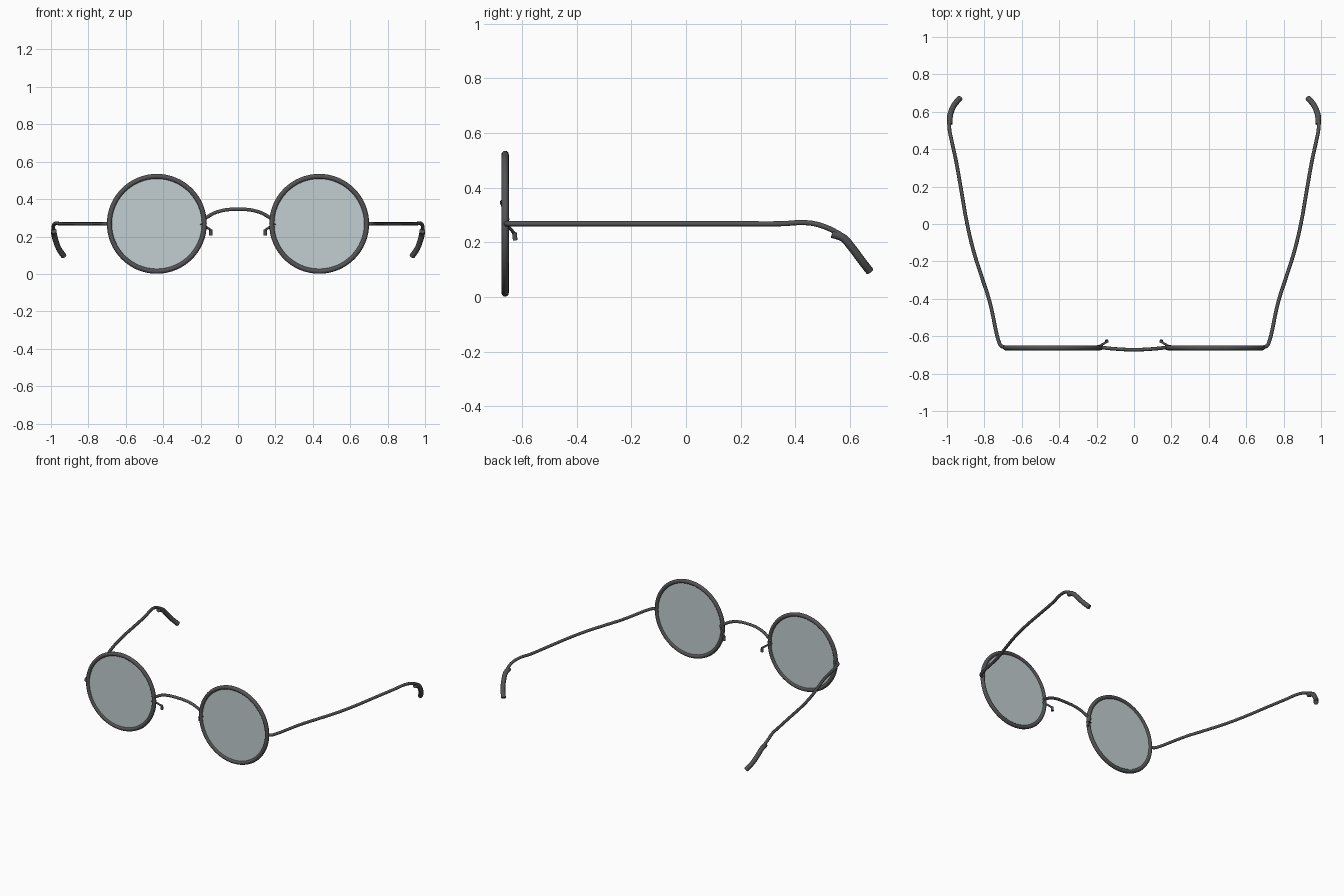
import bpy, math
from mathutils import Vector

if "Cube" in bpy.data.objects:
    bpy.data.objects.remove(bpy.data.objects["Cube"])

CX, CZ, FY = 0.434, 0.268, -0.662   # lens centre and front plane


def material(name, rgba):
    m = bpy.data.materials.new(name)
    m.diffuse_color = rgba
    m.use_nodes = True
    m.node_tree.nodes["Principled BSDF"].inputs["Base Color"].default_value = m.diffuse_color
    return m


METAL = material("dark metal", (0.088, 0.088, 0.094, 1))
GLASS = material("tinted glass", (0.54, 0.62, 0.64, 0.68))


def finish(ob, name, mat):
    ob.name = name
    ob.data.materials.clear()
    ob.data.materials.append(mat)
    bpy.ops.object.select_all(action='DESELECT')
    ob.select_set(True)
    bpy.context.view_layer.objects.active = ob
    bpy.ops.object.shade_smooth_by_angle(angle=math.radians(40))
    return ob


def wire(name, pts, radius, side=1, smooth=True):
    """Round rod through the points, mirrored by side, turned into a mesh."""
    cu = bpy.data.curves.new(name, 'CURVE')
    cu.dimensions = '3D'
    cu.bevel_depth = radius
    cu.bevel_resolution = 3
    cu.use_fill_caps = True
    cu.resolution_u = 6
    sp = cu.splines.new('BEZIER')
    sp.bezier_points.add(len(pts) - 1)
    for bp, p in zip(sp.bezier_points, pts):
        bp.co = Vector((p[0] * side, p[1], p[2]))
        bp.handle_left_type = bp.handle_right_type = 'AUTO' if smooth else 'VECTOR'
    ob = bpy.data.objects.new(name, cu)
    bpy.context.collection.objects.link(ob)
    bpy.ops.object.select_all(action='DESELECT')
    ob.select_set(True)
    bpy.context.view_layer.objects.active = ob
    bpy.ops.object.convert(target='MESH')
    return finish(bpy.context.object, name, METAL)


# arm path: hinge bend, long sweep outwards, drop behind the ear
ARM = [(0.69, -0.66, 0.268), (0.712, -0.65, 0.268), (0.724, -0.625, 0.268),
       (0.772, -0.414, 0.268), (0.813, -0.286, 0.268), (0.857, -0.147, 0.268),
       (0.892, 0.0, 0.268), (0.927, 0.2, 0.268), (0.953, 0.345, 0.268),
       (0.976, 0.45, 0.271), (0.987, 0.51, 0.256), (0.986, 0.565, 0.229)]
# thicker sleeve on the end of the arm
TIP = [(0.985, 0.535, 0.231), (0.984, 0.575, 0.216), (0.976, 0.605, 0.183),
       (0.958, 0.641, 0.135), (0.931, 0.672, 0.095)]

for side, label in ((-1, "left"), (1, "right")):
    # round rim
    bpy.ops.mesh.primitive_torus_add(
        location=(CX * side, FY, CZ), rotation=(math.pi / 2, 0, 0),
        major_radius=0.2535, minor_radius=0.0135,
        major_segments=64, minor_segments=12)
    finish(bpy.context.object, label + "_rim", METAL)

    # flat lens
    bpy.ops.mesh.primitive_cylinder_add(
        vertices=64, radius=0.25, depth=0.006,
        location=(CX * side, FY, CZ), rotation=(math.pi / 2, 0, 0))
    finish(bpy.context.object, label + "_lens", GLASS)

    # arm and ear tip
    wire(label + "_arm", ARM, 0.0098, side)
    wire(label + "_ear_tip", TIP, 0.0155, side)

    # nose pad stem and small pad
    wire(label + "_pad_stem",
         [(0.200, -0.664, 0.268), (0.172, -0.645, 0.252),
          (0.140, -0.627, 0.231)], 0.006, side, False)
    wire(label + "_nose_pad",
         [(0.146, -0.628, 0.236), (0.146, -0.625, 0.207)], 0.009, side, False)

# arched bridge bowing slightly forwards
wire("bridge", [(-0.195, -0.655, 0.283), (-0.17, -0.660, 0.301),
                (-0.11, -0.667, 0.332), (0, -0.672, 0.346),
                (0.11, -0.667, 0.332), (0.17, -0.660, 0.301),
                (0.195, -0.655, 0.283)], 0.0095)
